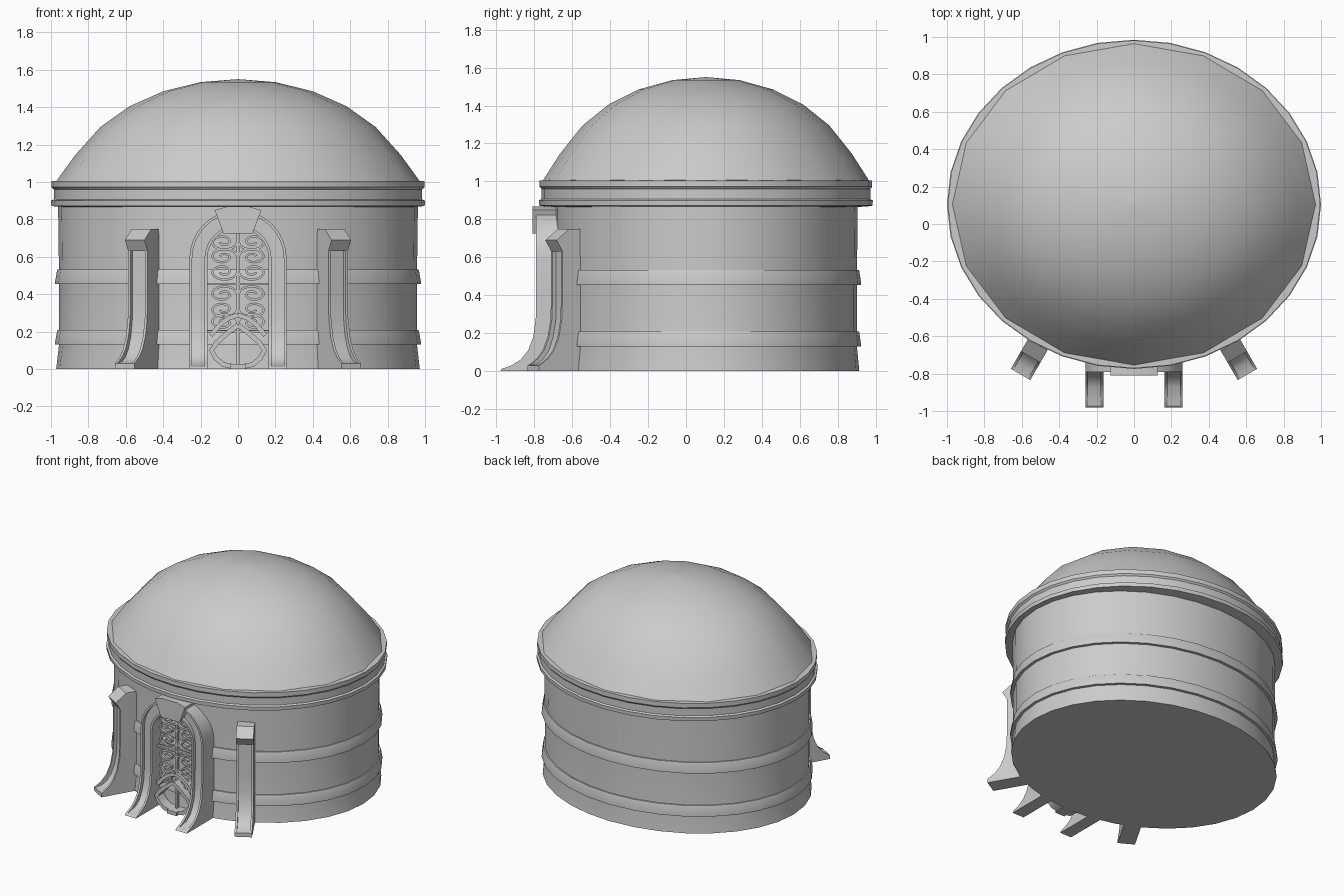
import bpy, bmesh
from math import sin, cos, pi, radians
from mathutils import Vector

cube = bpy.data.objects.get("Cube")
if cube:
    bpy.data.objects.remove(cube)

stone = bpy.data.materials.new("pale_grey_stone")
stone.use_nodes = True
GREY = (0.6, 0.6, 0.6, 1)
stone.diffuse_color = GREY
stone.node_tree.nodes["Principled BSDF"].inputs["Base Color"].default_value = GREY

CY = 0.105  # centre of the round building


def loft(name, rings, smooth=35):
    """Skin closed cross-sections and cap both ends."""
    bm = bmesh.new()
    rows = [[bm.verts.new(p) for p in ring] for ring in rings]
    n = len(rows[0])
    for a, b in zip(rows, rows[1:]):
        for i in range(n):
            j = (i + 1) % n
            bm.faces.new((a[i], a[j], b[j], b[i]))
    bm.faces.new(rows[0])
    bm.faces.new(rows[-1])
    bmesh.ops.remove_doubles(bm, verts=bm.verts, dist=0.0001)
    bmesh.ops.recalc_face_normals(bm, faces=bm.faces)
    mesh = bpy.data.meshes.new(name)
    bm.to_mesh(mesh)
    bm.free()
    mesh.materials.append(stone)
    mesh.shade_smooth()
    mesh.set_sharp_from_angle(angle=radians(smooth))
    ob = bpy.data.objects.new(name, mesh)
    bpy.context.scene.collection.objects.link(ob)
    return ob


def revolve(name, profile, ratio, sides=32, smooth=35):
    """Elliptical turning of an (x radius, z) profile."""
    angles = [2 * pi * i / sides for i in range(sides)]
    loft(name, [[(r * cos(a), CY + r * ratio * sin(a), z) for a in angles]
                for r, z in profile], smooth)


def ribbon(name, pts, width, front, back):
    """Flat bar following a path in the x-z plane."""
    pts = [Vector(p) for p in pts]
    rings = []
    for i, p in enumerate(pts):
        t = (pts[min(i + 1, len(pts) - 1)] - pts[max(i - 1, 0)]).normalized()
        n = Vector((-t.y, t.x)) * width / 2
        a, b = p + n, p - n
        rings.append([(a.x, front, a.y), (b.x, front, b.y),
                      (b.x, back, b.y), (a.x, back, a.y)])
    loft(name, rings)


def channel(half, rim, front, groove, back):
    """Cross-section with a recessed front, as (across, depth)."""
    inner = half - rim
    return [(-half, back), (-half, front), (-inner, front), (-inner, groove),
            (inner, groove), (inner, front), (half, front), (half, back)]


# Round body
revolve("wall", [(0.972, 0), (0.957, 0.13), (0.957, 0.5), (0.962, 0.88)], 0.832)
for name, z in (("lower_band", 0.13), ("middle_band", 0.455)):
    revolve(name, [(0.94, z), (0.978, z), (0.978, z + 0.012),
                   (0.968, z + 0.07), (0.965, z + 0.078), (0.94, z + 0.078)], 0.836)
revolve("cornice", [(0.9, 0.865), (0.965, 0.868), (0.998, 0.872), (1.0, 0.9),
                    (0.985, 0.907), (0.985, 0.96), (0.996, 0.972),
                    (0.996, 1.005), (0.93, 1.007)], 0.88, smooth=25)
revolve("dome", [(0.975, 1.0), (0.87, 1.145), (0.735, 1.295), (0.58, 1.405),
                 (0.4, 1.485), (0.2, 1.534), (0.001, 1.55)], 0.885, 16, 50)

# Arched door frame: sweeping feet, straight jambs and a round head
FEET = [(0, -0.98, 0), (0.012, -0.97, 0), (0.03, -0.92, 0.05),
        (0.06, -0.872, 0.045), (0.11, -0.832, 0.035), (0.18, -0.805, 0.03),
        (0.28, -0.792, 0.026), (0.42, -0.79, 0.025)]
MID, SPRING = 0.212, 0.59


def jamb(side):
    rings = []
    for z, front, depth in FEET:
        section = channel(0.048, 0.015, front, front + depth, -0.64)
        rings.append([(side * (MID + u), y, z) for u, y in section])
    return rings


arch = []
for i in range(17):
    a = pi * i / 16
    arch.append([((MID + u) * cos(a), y, SPRING + (MID + u) * sin(a))
                 for u, y in channel(0.048, 0.015, -0.79, -0.765, -0.64)])
loft("door_frame", jamb(1) + arch + jamb(-1)[::-1])

# Keystone with a raised face
key = [(-0.078, 0.725), (0.078, 0.725), (0.125, 0.85), (0.06, 0.868),
       (-0.06, 0.868), (-0.125, 0.85)]
loft("keystone", [[(x, y, z) for x, z in key] for y in (-0.65, -0.81)])

# Angled buttresses either side of the door
SHAFT = [(0, 0.213, 0), (0.03, 0.213, 0), (0.04, 0.195, 0.035),
         (0.065, 0.16, 0.035), (0.11, 0.122, 0.03), (0.18, 0.092, 0.026),
         (0.27, 0.075, 0.024), (0.4, 0.07, 0.022), (0.64, 0.07, 0.022)]
CAP = [(-0.08, 0.75), (0.03, 0.75), (0.105, 0.69), (0.07, 0.63), (-0.08, 0.63)]
for side, word in ((1, "left"), (-1, "right")):
    def place(u, d, z):
        return (side * (0.5 + 0.5 * d + 0.866 * u), -0.62 - 0.866 * d + 0.5 * u, z)

    loft(word + "_buttress", [[place(u, d, z) for u, d in
         channel(0.06, 0.015, front, front - depth, -0.08)]
         for z, front, depth in SHAFT])
    loft(word + "_buttress_cap", [[place(u, d, z) for d, z in CAP]
                                  for u in (-0.06, 0.06)])

# Ornamental gate: bars and paired scrolls
GATE = (-0.735, -0.715)
ribbon("gate_centre_bar", [(0, 0.02), (0, 0.74)], 0.014, *GATE)
for z in (0.2, 0.455):
    ribbon("gate_cross_bar", [(-0.165, z), (0.165, z)], 0.012, *GATE)


def scroll(side, z, turn):
    pts = []
    for i in range(23):
        t = i / 22
        a = pi - turn * t * 2.9 * pi
        r = 0.078 - 0.062 * t
        pts.append((side * (0.08 + r * cos(a)), z + 0.62 * r * sin(a)))
    return pts


for side, word in ((1, "left"), (-1, "right")):
    for z, turn in ((0.68, -1), (0.6, 1), (0.52, -1), (0.4, 1), (0.32, -1), (0.25, 1)):
        ribbon(word + "_gate_scroll", scroll(side, z, turn), 0.012, *GATE)
    # Heavy pointed motif at the foot of the gate
    ribbon(word + "_hood", [(side * x, z) for x, z in
           ((0, 0.29), (0.05, 0.272), (0.1, 0.235), (0.145, 0.18))],
           0.025, -0.755, -0.7)
    ribbon(word + "_heart", [(side * x, z) for x, z in
           ((0, 0.235), (0.06, 0.19), (0.115, 0.14), (0.142, 0.1),
            (0.12, 0.06), (0.08, 0.025), (0.03, 0.014))],
           0.026, -0.775, -0.7)
ribbon("gate_foot_boss", [(-0.04, 0.014), (0.04, 0.014)], 0.028, -0.79, -0.69)
